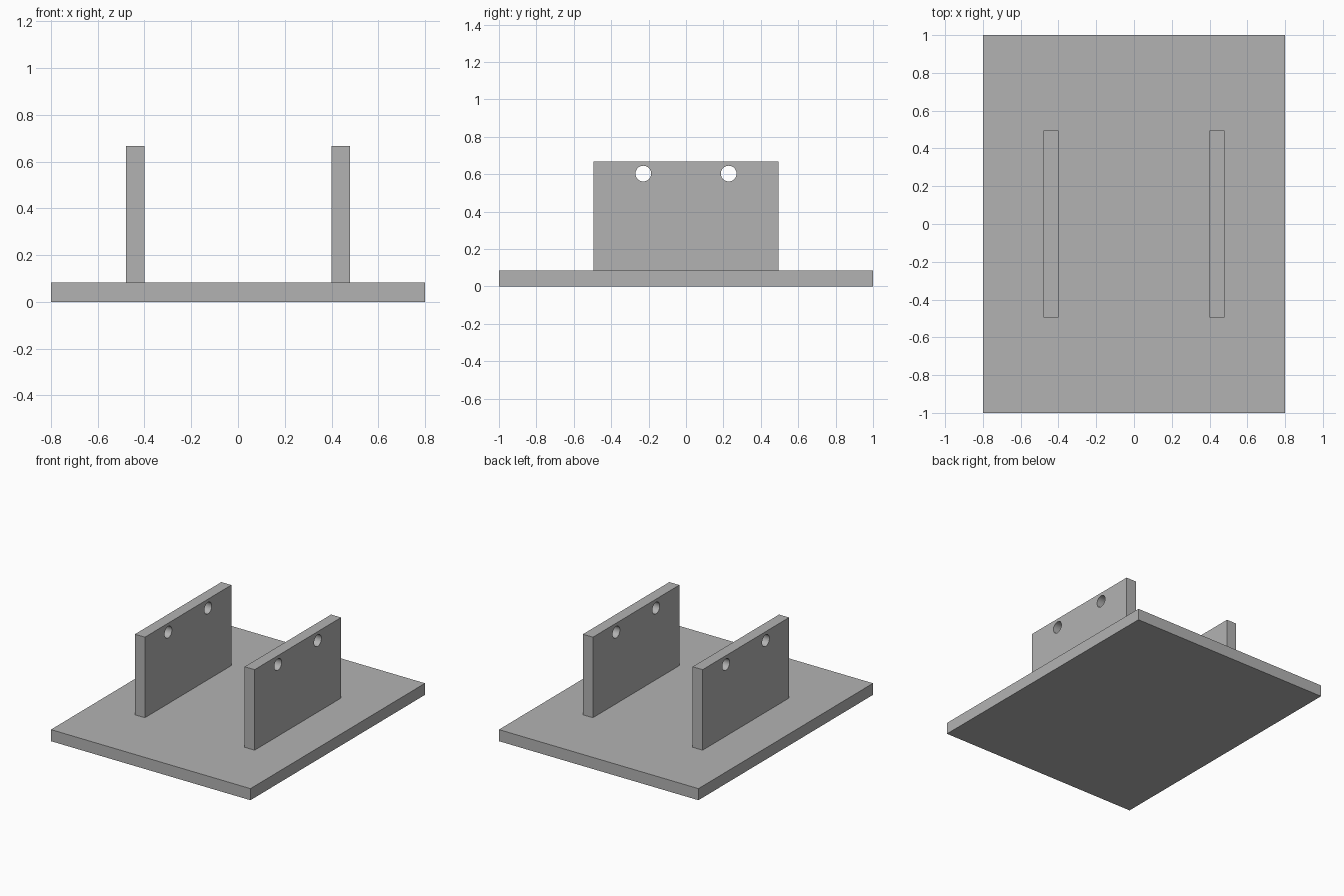
import bpy
import math

cube = bpy.data.objects.get("Cube")
if cube:
    bpy.data.objects.remove(cube, do_unlink=True)

# Single plain grey
grey = bpy.data.materials.new("plain_grey")
grey.use_nodes = True
colour = (0.45, 0.45, 0.45, 1)
grey.diffuse_color = colour
grey.node_tree.nodes["Principled BSDF"].inputs["Base Color"].default_value = colour

PLATE_TOP, WALL_TOP = 0.084, 0.668


def box(name, size, centre):
    bpy.ops.mesh.primitive_cube_add(size=1, location=centre)
    ob = bpy.context.object
    ob.name = name
    ob.scale = size
    bpy.ops.object.transform_apply(location=False, rotation=False, scale=True)
    ob.data.materials.append(grey)
    return ob


def drill(wall, x, y, z, radius):
    """Cut a round hole through a wall along x."""
    bpy.ops.mesh.primitive_cylinder_add(vertices=48, radius=radius, depth=0.3,
                                        location=(x, y, z), rotation=(0, math.pi / 2, 0))
    cutter = bpy.context.object
    cutter.name = "hole_cutter"
    cutter.data.materials.append(grey)
    mod = wall.modifiers.new("hole", "BOOLEAN")
    mod.operation = "DIFFERENCE"
    mod.solver = "EXACT"
    mod.object = cutter
    bpy.context.view_layer.objects.active = wall
    bpy.ops.object.modifier_apply(modifier=mod.name)
    bpy.data.objects.remove(cutter, do_unlink=True)


# Base plate
box("base_plate", (1.6, 2, PLATE_TOP), (0, 0, PLATE_TOP / 2))

# Two upright walls, each with a pair of holes near the top
for side, name in ((1, "left_wall"), (-1, "right_wall")):
    x = side * 0.44
    wall = box(name, (0.08, 0.99, WALL_TOP - PLATE_TOP), (x, 0, (WALL_TOP + PLATE_TOP) / 2))
    for y in (-0.228, 0.228):
        drill(wall, x, y, 0.603, 0.042)
    bpy.ops.object.select_all(action="DESELECT")
    wall.select_set(True)
    bpy.context.view_layer.objects.active = wall
    bpy.ops.object.shade_smooth_by_angle(angle=math.radians(30))
